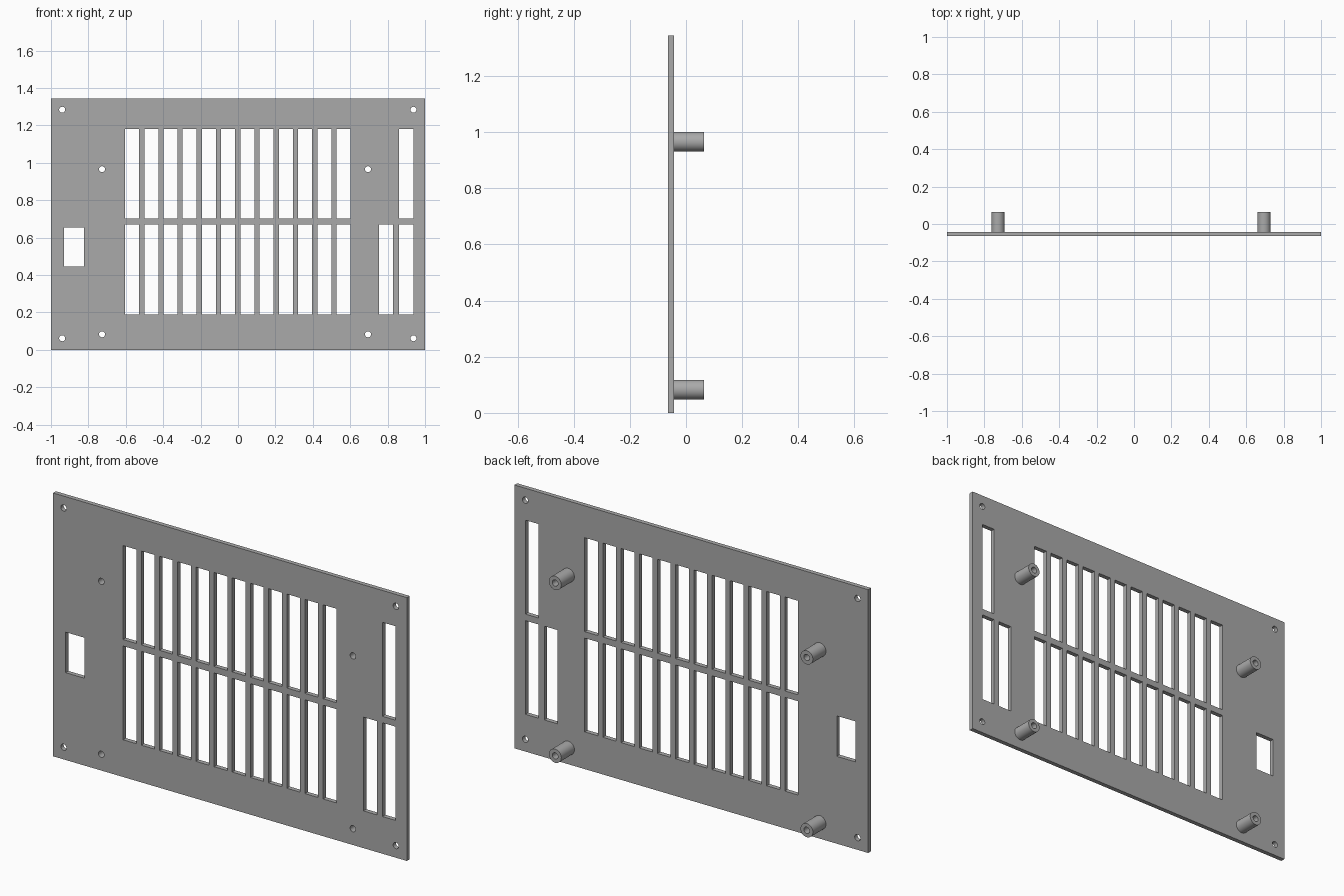
import bpy, bmesh, math
from mathutils import Matrix

cube = bpy.data.objects.get("Cube")
if cube:
    bpy.data.objects.remove(cube, do_unlink=True)

# Single grey material
grey = bpy.data.materials.new("plain_grey")
grey.use_nodes = True
color = (0.4, 0.4, 0.4, 1)
grey.diffuse_color = color
grey.node_tree.nodes["Principled BSDF"].inputs["Base Color"].default_value = color

HEIGHT = 1.345
FRONT, BACK, POST_END = -0.065, -0.042, 0.064
HOLE_R, POST_R = 0.016, 0.035


def rect(x0, x1, z0, z1):
    return [(x0, z0), (x1, z0), (x1, z1), (x0, z1)]


def circle(x, z, r, n=32):
    return [(x + r * math.cos(2 * math.pi * i / n),
             z + r * math.sin(2 * math.pi * i / n)) for i in range(n)]


def extrude_outlines(name, outlines, y0, y1):
    """Fill nested front-view outlines and extrude them from y0 to y1."""
    curve = bpy.data.curves.new(name, 'CURVE')
    curve.dimensions = '2D'
    curve.fill_mode = 'BOTH'
    curve.extrude = (y1 - y0) / 2
    for pts in outlines:
        spline = curve.splines.new('POLY')
        spline.points.add(len(pts) - 1)
        for point, (x, z) in zip(spline.points, pts):
            point.co = (x, z, 0, 1)
        spline.use_cyclic_u = True
    obj = bpy.data.objects.new(name, curve)
    bpy.context.collection.objects.link(obj)
    bpy.ops.object.select_all(action='DESELECT')
    obj.select_set(True)
    bpy.context.view_layer.objects.active = obj
    bpy.ops.object.convert(target='MESH')
    obj = bpy.context.object
    mesh = obj.data
    mesh.transform(Matrix.Translation((0, (y0 + y1) / 2, 0))
                   @ Matrix.Rotation(math.pi / 2, 4, 'X'))
    # Weld caps to walls
    bm = bmesh.new()
    bm.from_mesh(mesh)
    bmesh.ops.remove_doubles(bm, verts=bm.verts, dist=0.0001)
    bmesh.ops.recalc_face_normals(bm, faces=bm.faces)
    bm.to_mesh(mesh)
    bm.free()
    mesh.materials.clear()
    mesh.materials.append(grey)
    bpy.ops.object.shade_smooth_by_angle(angle=math.radians(30))
    return obj


# Hole positions
corners = [(x, z) for x in (-0.94, 0.938) for z in (0.062, 1.284)]
posts = [(x, z) for x in (-0.727, 0.695) for z in (0.083, 0.966)]

# Panel outline, ventilation slots, side slots and window
SLOT_W, PITCH = 0.075, 0.1028
lower, upper = (0.19, 0.669), (0.702, 1.182)
outlines = [rect(-1, 1, 0, HEIGHT)]
for i in range(12):
    x = -0.604 + i * PITCH
    outlines += [rect(x, x + SLOT_W, *row) for row in (lower, upper)]
for x, row in ((0.862, lower), (0.862, upper), (0.755, lower)):
    outlines.append(rect(x, x + SLOT_W, *row))
outlines.append(rect(-0.929, -0.823, 0.446, 0.653))
outlines += [circle(x, z, HOLE_R) for x, z in corners + posts]
extrude_outlines("panel", outlines, FRONT, BACK)

# Hollow standoffs on the back
for (x, z), label in zip(posts, ("right_lower", "right_upper", "left_lower", "left_upper")):
    extrude_outlines("standoff_" + label,
                     [circle(x, z, POST_R), circle(x, z, HOLE_R)], BACK, POST_END)
